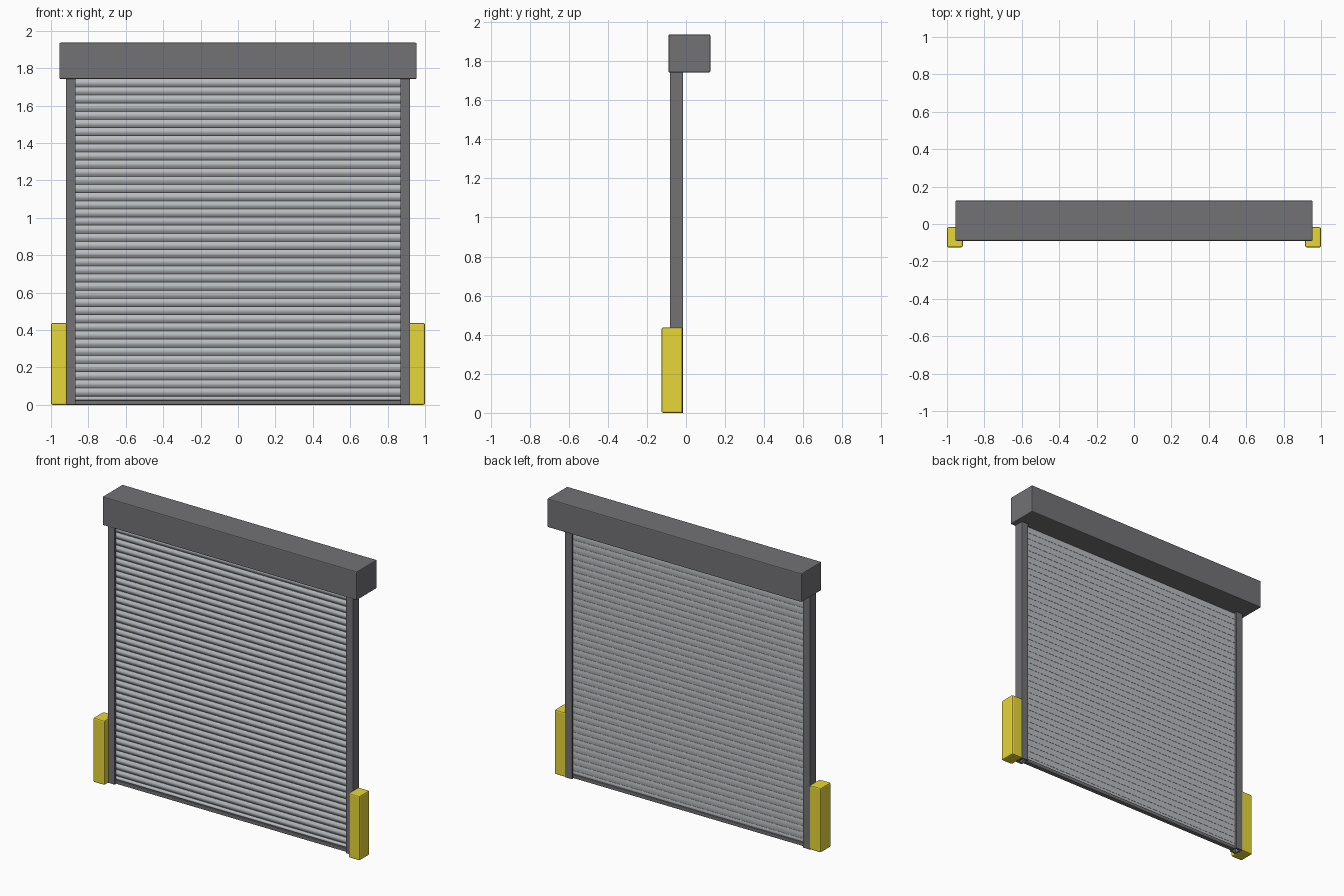
import bpy, bmesh, math

if "Cube" in bpy.data.objects:
    bpy.data.objects.remove(bpy.data.objects["Cube"])


def material(name, color):
    m = bpy.data.materials.new(name)
    m.diffuse_color = (*color, 1)
    m.use_nodes = True
    m.node_tree.nodes["Principled BSDF"].inputs["Base Color"].default_value = m.diffuse_color
    return m


DARK = material("dark_metal", (0.17, 0.17, 0.18))
LIGHT = material("light_metal", (0.48, 0.50, 0.52))
YELLOW = material("yellow_paint", (0.80, 0.68, 0.04))


def finish(name, bm, mat, bevel=0.0):
    bmesh.ops.recalc_face_normals(bm, faces=bm.faces)
    me = bpy.data.meshes.new(name)
    bm.to_mesh(me)
    bm.free()
    ob = bpy.data.objects.new(name, me)
    bpy.context.collection.objects.link(ob)
    me.materials.append(mat)
    if bevel:
        b = ob.modifiers.new("bevel", "BEVEL")
        b.width, b.segments, b.limit_method = bevel, 2, "ANGLE"
    return ob


def box(name, lo, hi, mat, bevel):
    bm = bmesh.new()
    bmesh.ops.create_cube(bm, size=1)
    for v in bm.verts:
        for i in range(3):
            v.co[i] = lo[i] + (v.co[i] + 0.5) * (hi[i] - lo[i])
    return finish(name, bm, mat, bevel)


def prism(bm, points, offset):
    face = bm.faces.new([bm.verts.new(p) for p in points])
    new = bmesh.ops.extrude_face_region(bm, geom=[face])["geom"]
    bmesh.ops.translate(bm, vec=offset,
                        verts=[g for g in new if isinstance(g, bmesh.types.BMVert)])


def smooth(ob):
    bpy.ops.object.select_all(action="DESELECT")
    ob.select_set(True)
    bpy.context.view_layer.objects.active = ob
    bpy.ops.object.shade_smooth_by_angle(angle=math.radians(35))


# Roller housing and bottom bar
box("roller_housing", (-0.955, -0.09, 1.742), (0.955, 0.125, 1.936), DARK, 0.006)
box("bottom_bar", (-0.872, -0.066, 0.0), (0.872, -0.034, 0.024), DARK, 0.003)

# Curtain: interlocking slats with a bowed front
PITCH, FIRST, COUNT, HALF = 0.0435, 0.004, 40, 0.88
N = 6
bm = bmesh.new()
for i in range(COUNT):
    z0 = FIRST + i * PITCH
    z1 = z0 + PITCH - 0.002
    z0 = max(z0, 0.02)
    front, back = [], []
    for k in range(N + 1):
        t = k / N
        bow = math.sin(math.pi * t)
        z = z0 + (z1 - z0) * t
        front.append((-HALF, -0.050 - 0.010 * bow, z))
        back.append((-HALF, -0.044 + 0.002 * bow, z))
    prism(bm, front + back[::-1], (2 * HALF, 0, 0))
smooth(finish("slat_curtain", bm, LIGHT))

# Thin core closing the joints between slats
box("slat_joints", (-HALF, -0.0485, 0.01), (HALF, -0.0455, 1.76), DARK, 0)

# Side guide channels (open inwards) and yellow guards
for side, s in (("left", -1), ("right", 1)):
    outline = [(0.868, -0.082), (0.92, -0.082), (0.92, -0.016), (0.868, -0.016),
               (0.868, -0.030), (0.905, -0.030), (0.905, -0.068), (0.868, -0.068)]
    bm = bmesh.new()
    prism(bm, [(s * x, y, 0) for x, y in outline], (0, 0, 1.75))
    finish(side + "_guide_rail", bm, DARK, 0.002)
    a, b = sorted((s * 0.915, s * 1.0))
    box(side + "_guard", (a, -0.125, 0), (b, -0.017, 0.437), YELLOW, 0.008)
